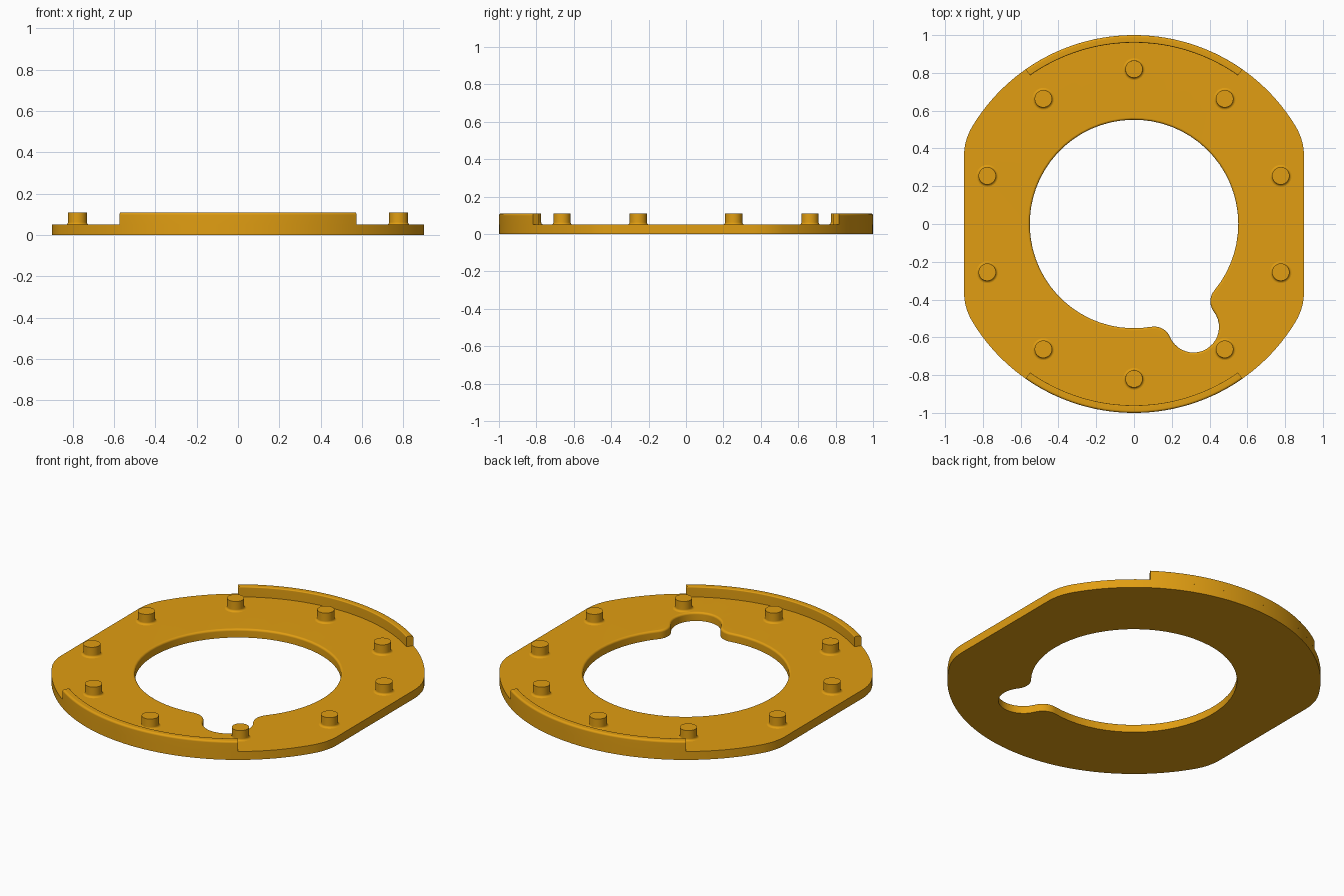
import bpy, bmesh
from math import sin, cos, pi, acos, atan2, radians

if "Cube" in bpy.data.objects:
    bpy.data.objects.remove(bpy.data.objects["Cube"])

T, H = 0.05, 0.11          # plate thickness, overall height

mat = bpy.data.materials.new("orange")
mat.diffuse_color = (0.75, 0.34, 0.006, 1)
mat.use_nodes = True
mat.node_tree.nodes["Principled BSDF"].inputs["Base Color"].default_value = mat.diffuse_color


def arc(c, r, a0, a1, n):
    return [(c[0] + r * cos(a0 + (a1 - a0) * i / n),
             c[1] + r * sin(a0 + (a1 - a0) * i / n)) for i in range(n + 1)]


def ring(bm, pts, z):
    return [bm.verts.new((x, y, z)) for x, y in pts]


def bridge(bm, a, b):
    n = len(a)
    for i in range(n):
        j = (i + 1) % n
        bm.faces.new((a[i], a[j], b[j], b[i]))


def loop_edges(bm, vs):
    return [bm.edges.get((vs[i - 1], vs[i])) for i in range(len(vs))]


def finish(name, bm):
    bmesh.ops.recalc_face_normals(bm, faces=bm.faces[:])
    me = bpy.data.meshes.new(name)
    bm.to_mesh(me)
    bm.free()
    me.materials.append(mat)
    ob = bpy.data.objects.new(name, me)
    bpy.context.collection.objects.link(ob)
    bpy.ops.object.select_all(action='DESELECT')
    ob.select_set(True)
    bpy.context.view_layer.objects.active = ob
    bpy.ops.object.shade_smooth_by_angle(angle=radians(35))
    wn = ob.modifiers.new("face_normals", 'WEIGHTED_NORMAL')
    wn.keep_sharp = True
    return ob


# Outer outline: circle with two flats and blended corners
def outline():
    cx, cy, r = 0.6, 0.36, 0.3
    t = atan2(cy, cx)
    return (arc((0, 0), 1, t, pi - t, 48)
            + arc((-cx, cy), r, pi - t, pi, 8)[1:]
            + arc((-cx, -cy), r, pi, pi + t, 8)
            + arc((0, 0), 1, pi + t, 2 * pi - t, 48)[1:]
            + arc((cx, -cy), r, -t, 0, 8)[1:]
            + arc((cx, cy), r, 0, t, 8)[:-1])


# Keyhole opening, grown outward by d, notch pointing to -60 degrees
def opening(d):
    rh, rn, rf, dist = 0.552, 0.135, 0.09, 0.63
    R = rh + rf
    a = acos((R * R + dist * dist - (rn + rf) ** 2) / (2 * R * dist))
    b = atan2(R * sin(a), dist - R * cos(a))
    fx, fy = R * cos(a), R * sin(a)
    pts = (arc((0, 0), rh + d, a, 2 * pi - a, 56)
           + arc((fx, -fy), rf - d, pi - a, b, 10)[1:]
           + arc((dist, 0), rn + d, b - pi, pi - b, 20)[1:]
           + arc((fx, fy), rf - d, -b, a - pi, 10)[1:-1])
    c, s = cos(-pi / 3), sin(-pi / 3)
    return [(x * c - y * s, x * s + y * c) for x, y in pts]


# Plate with rounded upper edge on the opening
bm = bmesh.new()
out_lo, out_hi = ring(bm, outline(), 0), ring(bm, outline(), T)
bridge(bm, out_lo, out_hi)
e = 0.012
inner = [ring(bm, opening(0), 0)]
for i in range(5):
    q = i / 4 * pi / 2
    inner.append(ring(bm, opening(e * (1 - cos(q))), T - e + e * sin(q)))
for lo, hi in zip(inner, inner[1:]):
    bridge(bm, lo, hi)
for o, i in ((out_lo, inner[0]), (out_hi, inner[-1])):
    bmesh.ops.triangle_fill(bm, use_beauty=True,
                            edges=loop_edges(bm, o) + loop_edges(bm, i))
finish("plate", bm)


# Curved rim walls with rounded top edges
def rim(name, mid):
    half, n, f = radians(35), 36, 0.012
    prof = [(0.96, T), (1.0, T)]
    prof += arc((1 - f, H - f), f, 0, pi / 2, 4)
    prof += arc((0.96 + 0.006, H - 0.006), 0.006, pi / 2, pi, 3)
    bm = bmesh.new()
    rows = []
    for i in range(n + 1):
        t = mid - half + 2 * half * i / n
        rows.append([bm.verts.new((r * cos(t), r * sin(t), z)) for r, z in prof])
    for p, q in zip(rows, rows[1:]):
        bridge(bm, p, q)
    bm.faces.new(rows[0])
    bm.faces.new(rows[-1])
    finish(name, bm)


rim("back_rim", pi / 2)
rim("front_rim", -pi / 2)

# Round pegs with a flared foot
f = 0.012
prof = arc((0.046 + f, T + f), f, -pi / 2, -pi, 4) + [(0.046, H)]
bm = bmesh.new()
rings = [ring(bm, arc((0, 0), r, 0, 2 * pi, 32)[:-1], z) for r, z in prof]
for lo, hi in zip(rings, rings[1:]):
    bridge(bm, lo, hi)
bm.faces.new(rings[0])
bm.faces.new(rings[-1])
first = finish("peg", bm)

spots = [(0, 0.82), (0, -0.82)]
spots += [(sx * x, sy * y) for x, y in ((0.48, 0.663), (0.777, 0.255))
          for sx in (1, -1) for sy in (1, -1)]
for k, (x, y) in enumerate(spots):
    ob = first if k == 0 else first.copy()
    if k:
        bpy.context.collection.objects.link(ob)
    ob.location = (x, y, 0)
